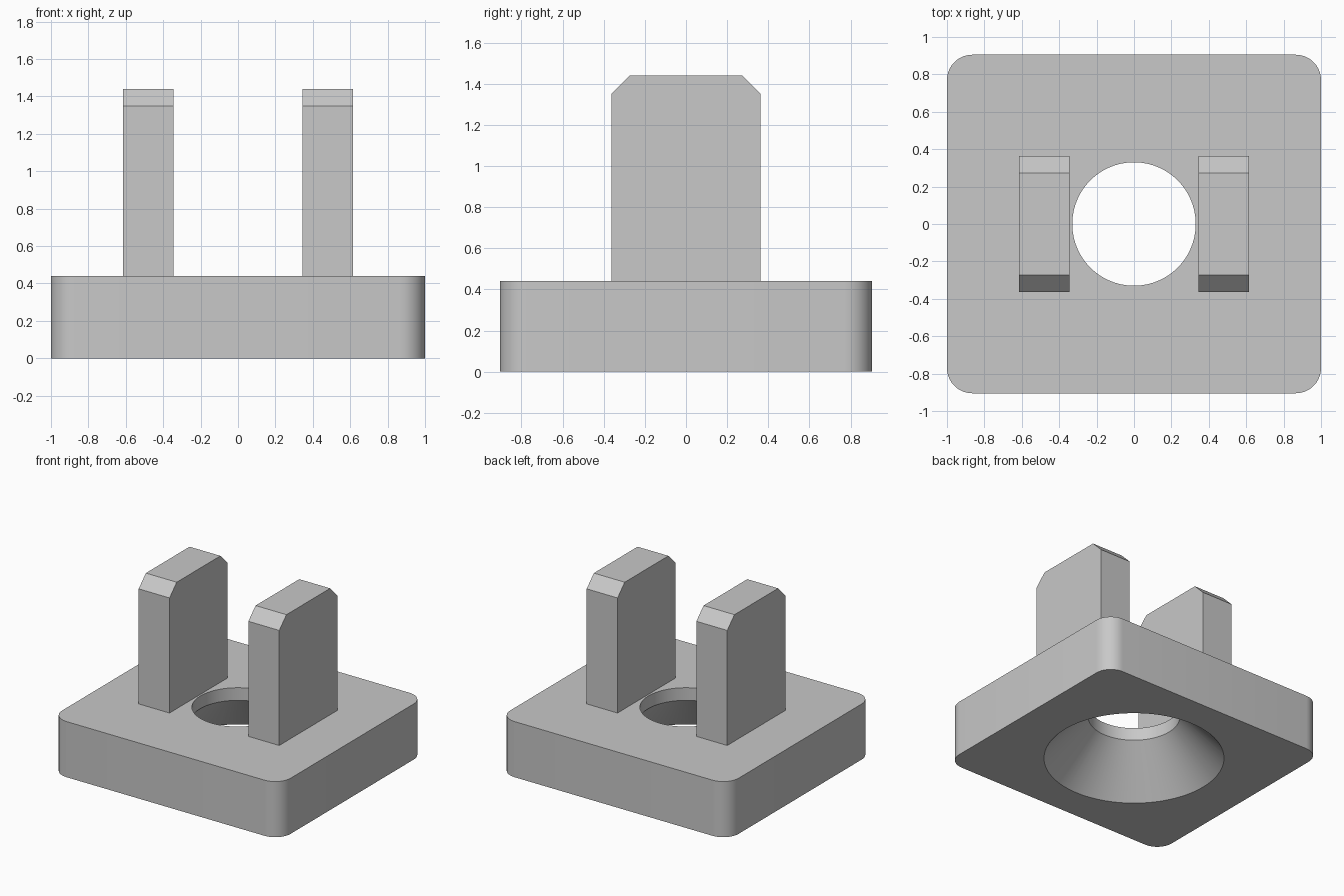
import bpy
import bmesh
import math
from mathutils import Matrix, Vector

default_cube = bpy.data.objects.get("Cube")
if default_cube:
    bpy.data.objects.remove(default_cube, do_unlink=True)

BASE_TOP = 0.44
HOLE_RADIUS = 0.33
FUNNEL_RADIUS = 0.65
FUNNEL_TOP = 0.34

# Single grey material
grey = bpy.data.materials.new("grey")
grey.use_nodes = True
colour = (0.58, 0.58, 0.58, 1)
grey.diffuse_color = colour
grey.node_tree.nodes["Principled BSDF"].inputs["Base Color"].default_value = colour


def add_object(name, bm):
    bmesh.ops.recalc_face_normals(bm, faces=bm.faces)
    mesh = bpy.data.meshes.new(name)
    bm.to_mesh(mesh)
    bm.free()
    mesh.materials.append(grey)
    obj = bpy.data.objects.new(name, mesh)
    bpy.context.collection.objects.link(obj)
    return obj


def bevelled_box(name, low, high, choose_edge, size, segments):
    """Box between two corners, bevelled on the edges the rule picks."""
    low, high = Vector(low), Vector(high)
    bm = bmesh.new()
    place = Matrix.Translation((low + high) / 2) @ Matrix.Diagonal((high - low).to_4d())
    bmesh.ops.create_cube(bm, size=1, matrix=place)
    edges = [e for e in bm.edges if choose_edge(*(v.co for v in e.verts))]
    bmesh.ops.bevel(bm, geom=edges, offset=size, segments=segments,
                    profile=0.5, affect="EDGES")
    return add_object(name, bm)


def select_only(obj):
    bpy.ops.object.select_all(action="DESELECT")
    obj.select_set(True)
    bpy.context.view_layer.objects.active = obj


# Base plate with rounded vertical corners
base = bevelled_box("base_plate", (-1, -0.905, 0), (1, 0.905, BASE_TOP),
                    lambda a, b: abs(a.z - b.z) > 0.1, 0.135, 10)

# Cutter: straight bore on top, flaring to a wide funnel underneath
OVER = 0.1
slope = (FUNNEL_RADIUS - HOLE_RADIUS) / FUNNEL_TOP
profile = [(0, -OVER), (FUNNEL_RADIUS + slope * OVER, -OVER),
           (HOLE_RADIUS, FUNNEL_TOP), (HOLE_RADIUS, BASE_TOP + OVER),
           (0, BASE_TOP + OVER)]
bm = bmesh.new()
points = [bm.verts.new((r, 0, z)) for r, z in profile]
outline = [bm.edges.new(pair) for pair in zip(points, points[1:])]
bmesh.ops.spin(bm, geom=points + outline, axis=(0, 0, 1), cent=(0, 0, 0),
               angle=math.tau, steps=96)
bmesh.ops.remove_doubles(bm, verts=bm.verts, dist=0.0001)
cutter = add_object("hole_cutter", bm)
cutter.hide_render = True

# Cut the hole through the base
cut = base.modifiers.new("hole", "BOOLEAN")
cut.operation = "DIFFERENCE"
cut.solver = "EXACT"
cut.object = cutter
select_only(base)
bpy.ops.object.modifier_apply(modifier=cut.name)
bpy.data.objects.remove(cutter, do_unlink=True)
bpy.ops.object.shade_smooth_by_angle(angle=math.radians(30))

# Two upright prongs with chamfered front and back top edges
TOP = 1.44
for side, inner, outer in (("left", 0.345, 0.615), ("right", -0.615, -0.345)):
    bevelled_box(side + "_prong", (inner, -0.363, BASE_TOP), (outer, 0.363, TOP),
                 lambda a, b: min(a.z, b.z) > TOP - 0.01 and abs(a.y - b.y) < 0.01,
                 0.09, 1)
